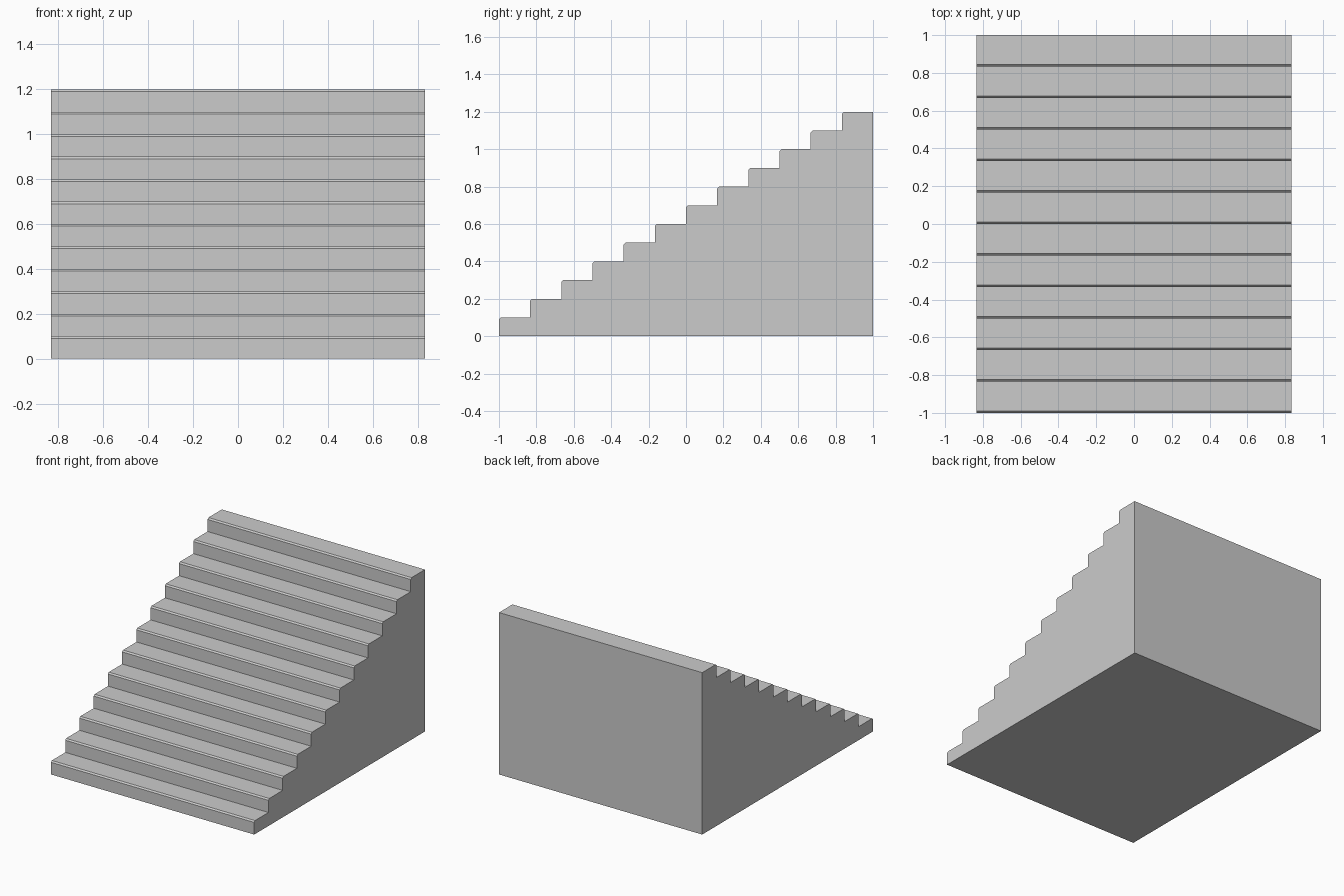
import bpy, bmesh

if "Cube" in bpy.data.objects:
    bpy.data.objects.remove(bpy.data.objects["Cube"])

STEPS = 12
RUN = 2.0 / STEPS
RISE = 0.1
HALF_W = 0.833
NOSE = 0.01  # chamfer on each step's front edge

# Side profile (y, z): base, back, then the stepped top
profile = [(1.0, 0.0), (-1.0, 0.0)]
for i in range(STEPS):
    y, z = -1.0 + i * RUN, (i + 1) * RISE
    if i:
        profile.append((y, z - RISE))  # inner corner
    profile += [(y, z - NOSE), (y + NOSE, z)]  # chamfered nosing
profile.append((1.0, STEPS * RISE))

# Extrude the profile across the width
bm = bmesh.new()
side = bm.faces.new([bm.verts.new((-HALF_W, y, z)) for y, z in profile])
ext = bmesh.ops.extrude_face_region(bm, geom=[side], use_keep_orig=True)
verts = [g for g in ext["geom"] if isinstance(g, bmesh.types.BMVert)]
bmesh.ops.translate(bm, vec=(2 * HALF_W, 0, 0), verts=verts)
bmesh.ops.recalc_face_normals(bm, faces=bm.faces)

mesh = bpy.data.meshes.new("staircase")
bm.to_mesh(mesh)
bm.free()
bpy.context.collection.objects.link(bpy.data.objects.new("staircase", mesh))
